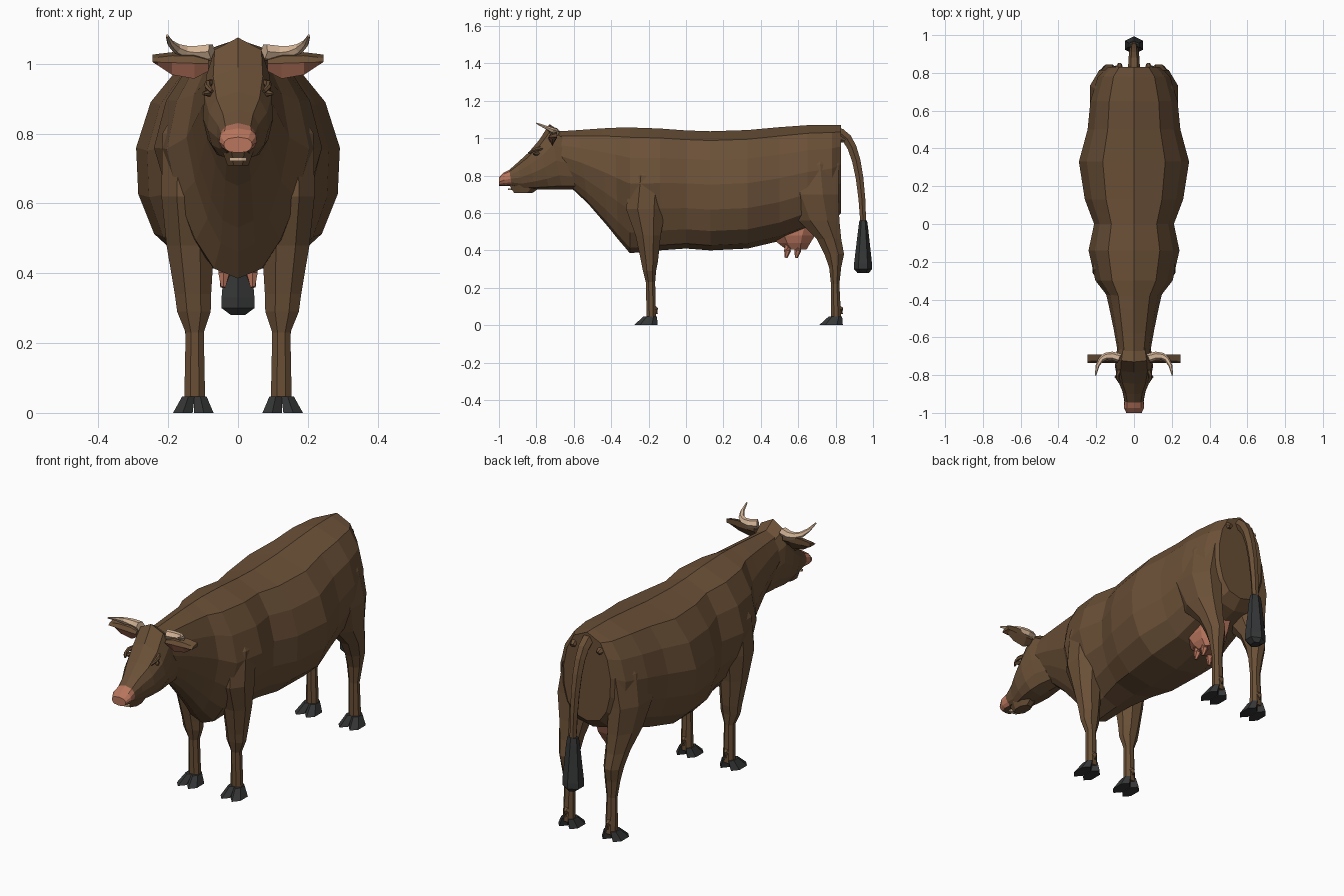
import bpy, bmesh, math
from mathutils import Vector

default_cube = bpy.data.objects.get("Cube")
if default_cube:
    bpy.data.objects.remove(default_cube, do_unlink=True)


def material(name, red, green, blue):
    mat = bpy.data.materials.new(name)
    mat.use_nodes = True
    mat.diffuse_color = (red, green, blue, 1)
    shader = next(node for node in mat.node_tree.nodes if node.type == 'BSDF_PRINCIPLED')
    shader.inputs["Base Color"].default_value = mat.diffuse_color
    return mat


hide = material("brown hide", .145, .08, .038)
skin = material("pink skin", .48, .18, .11)
dark = material("dark hoof", .036, .037, .038)
horn = material("pale horn", .66, .46, .31)


def loft(name, rings, materials, rule=None, mirror=False):
    """Skin equal rings, close both ends, colour faces by a rule."""
    bm = bmesh.new()
    rows = [[bm.verts.new(point) for point in ring] for ring in rings]
    count = len(rows[0])
    for row, following in zip(rows, rows[1:]):
        for i in range(count):
            j = (i + 1) % count
            bm.faces.new((row[i], row[j], following[j], following[i]))
    bm.faces.new(rows[0])
    bm.faces.new(rows[-1])
    bmesh.ops.recalc_face_normals(bm, faces=bm.faces[:])
    bm.normal_update()
    if rule:
        for face in bm.faces:
            face.material_index = int(rule(face.calc_center_median(), face.normal))
    mesh = bpy.data.meshes.new(name)
    bm.to_mesh(mesh)
    bm.free()
    part = bpy.data.objects.new(name, mesh)
    bpy.context.collection.objects.link(part)
    for mat in materials:
        mesh.materials.append(mat)
    if mirror:
        part.modifiers.new("Mirror", 'MIRROR').use_mirror_merge = False


def section(y, top, bottom, width, lean, pinch, bulge, sides):
    """Rounded upright ring; lean shifts its foot back, pinch narrows it below."""
    ring = []
    for i in range(sides):
        angle = math.tau * i / sides
        drop = ((1 - math.cos(angle)) / 2) ** .85
        across = math.copysign(abs(math.sin(angle)) ** bulge, math.sin(angle))
        across *= 1 - pinch * max(0, drop - .45)
        ring.append((width * across, y + lean * drop, top + (bottom - top) * drop))
    return ring


def level(z, front, back, centre, half, sides=8):
    """Horizontal ring filling a box at height z."""
    reach = 1 / math.cos(math.pi / sides)
    middle, depth = (front + back) / 2, (back - front) / 2
    angles = [math.tau * (i + .5) / sides for i in range(sides)]
    return [(centre + half * reach * math.cos(a), middle + depth * reach * math.sin(a), z)
            for a in angles]


def tube(name, start, bend, end, thick, thin, mat, steps=3, mirror=False):
    """Tapered six-sided tube along a curve with one bend."""
    start, bend, end = Vector(start), Vector(bend), Vector(end)
    rings = []
    for step in range(steps + 1):
        t = step / steps
        first, second = start.lerp(bend, t), bend.lerp(end, t)
        turn = (second - first).to_track_quat('Z', 'Y')
        radius = thick + (thin - thick) * t ** 1.5
        rings.append([first.lerp(second, t) + turn @ Vector((radius * math.cos(a), radius * math.sin(a), 0))
                      for a in (math.tau * i / 6 for i in range(6))])
    loft(name, rings, [mat], mirror=mirror)


# Trunk and neck: y, underside and half width; the neck leans, the chest is keeled
rings = []
for y, bottom, width in (
        (-.7, .74, .09), (-.58, .65, .11), (-.45, .53, .135), (-.38, .46, .15),
        (-.3, .385, .208), (-.14, .4, .245), (0, .41, .215), (.13, .4, .265),
        (.33, .41, .297), (.5, .45, .25), (.65, .51, .235), (.78, .55, .195), (.83, .6, .14)):
    top = 1.045 + .012 * math.cos(math.tau * (y + .3)) + .02 * max(0, y)
    lean = max(0, -.3 - y) / 5
    pinch = .8 if y < -.1 else .1
    rings.append(section(y, top, bottom, width, lean, pinch, .7, 14))
loft("body", rings, [hide])

# Head: y, crown and half width, with a pink muzzle
rings = []
for y, top, width in (
        (-.67, 1.035, .085), (-.73, 1.075, .098), (-.785, .99, .104), (-.845, .92, .09),
        (-.9, .87, .063), (-.945, .83, .053), (-.975, .815, .056), (-1, .79, .042)):
    bottom = .745 if y < -.93 else .725
    rings.append(section(y, top, bottom, width, (y + 1) / 4, .3, .55, 12))
loft("head", rings, [hide, skin], lambda centre, normal: centre.y < -.94 and centre.z > .75)
loft("lower_jaw", [level(.708, -.92, -.82, 0, .03), level(.75, -.945, -.76, 0, .045)], [hide])
loft("lower_lip", [level(z, -.952, -.93, 0, .024) for z in (.722, .732)], [horn])

# Eyelids and brows
tube("eyelid", (.075, -.79, .917), (.085, -.8, .916), (.1, -.815, .915), .013, .005, hide, 2, True)
tube("brow", (.075, -.77, .945), (.1, -.81, .945), (.075, -.84, .92), .012, .006, hide, 3, True)

# Ears: folded leaves, pink on the lower front
rings = []
for t in (0, .25, .65, .9, 1):
    x = .085 + .16 * t
    swell = .45 + .55 * math.sin(math.pi * t ** .8)
    fold = 1 + .005 * t
    upper, lower = fold + .012 + .02 * swell, fold - .048 * swell * (1 - t ** 4)
    rings.append([(x, -.69, upper), (x, -.725, upper - .01), (x, -.737, fold),
                  (x, -.715, lower), (x, -.69, fold)])
loft("ear", rings, [hide, skin], lambda centre, normal: normal.y < -.1 and normal.z < 0, True)

# Horns
tube("horn", (.075, -.71, 1.035), (.19, -.66, 1.02), (.203, -.8, 1.08), .024, .004, horn, 5, True)

# Legs: height, front, back and half width, spreading as they rise, tucked in on top
legs = {
    "front": ((.03, -.21, -.16, .03), (.23, -.215, -.165, .026), (.29, -.23, -.16, .048),
              (.34, -.24, -.15, .052), (.48, -.27, -.135, .068), (.62, -.32, -.11, .075),
              (.8, -.3, -.1, .08), (.95, -.24, -.14, .04)),
    "hind": ((.03, .775, .83, .03), (.22, .775, .82, .026), (.31, .765, .83, .037),
             (.38, .74, .845, .045), (.46, .7, .83, .055), (.56, .6, .82, .07),
             (.7, .53, .815, .085), (.86, .48, .815, .088), (1, .56, .8, .05)),
}
for name, rows in legs.items():
    rings = []
    for z, front, back, half in rows:
        centre = .124 + max(0, min(z, .75) - .25) * .055 - max(0, z - .75) * .3
        rings.append(level(z, front, back, centre, half))
    loft(name + "_leg", rings, [hide], mirror=True)
    heel = rows[0][2]
    # Cloven hoof: two toes splaying forward, with a dew claw behind
    for toe, side in (("inner", -1), ("outer", 1)):
        sole = level(0, heel - .11, heel, .128 + side * .03, .028, 6)
        crown = level(.047, heel - .062, heel, .125 + side * .017, .018, 6)
        loft(f"{name}_{toe}_toe", [sole, crown], [dark], mirror=True)
    tube(name + "_dew_claw", (.124, heel - .02, .1), (.124, heel + .008, .09),
         (.124, heel + .005, .06), .018, .006, hide, 2, True)

# Hip bones beside the tail root
tube("hip_bone", (.085, .77, 1), (.08, .82, 1), (.075, .847, .985), .03, .012, hide, 2, True)

# Tail and its tuft
tube("tail", (0, .79, 1.03), (0, .93, 1.05), (0, .948, .54), .032, .018, hide, 7)
tuft = ((.56, .93, .965, .026), (.52, .925, .97, .032), (.33, .905, .988, .047),
        (.3, .905, .988, .047), (.28, .92, .975, .02))
loft("tail_tuft", [level(z, front, back, 0, half, 6) for z, front, back, half in tuft], [dark])

# Udder with four teats
udder = ((.56, .46, .72, .08), (.48, .455, .69, .082), (.44, .49, .665, .07), (.405, .535, .645, .05))
loft("udder", [level(z, front, back, 0, half) for z, front, back, half in udder], [skin])
for name, y in (("front_teat", .545), ("hind_teat", .6)):
    tube(name, (.035, y, .435), (.04, y, .4), (.043, y - .01, .36), .024, .008, skin, 2, True)
